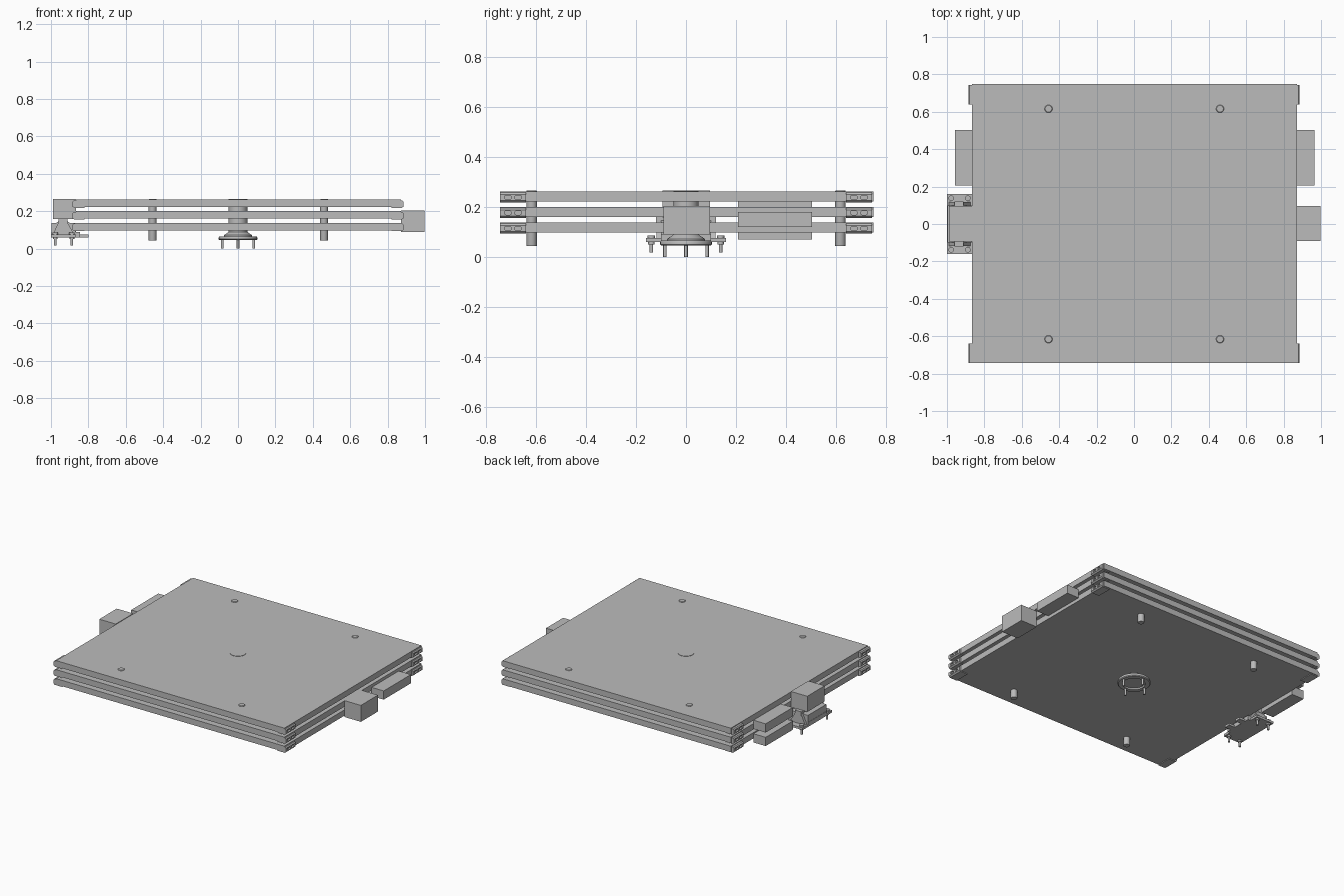
import bpy, bmesh, math
from mathutils import Matrix

if "Cube" in bpy.data.objects:
    bpy.data.objects.remove(bpy.data.objects["Cube"], do_unlink=True)

grey = bpy.data.materials.new("plain_grey")
grey.use_nodes = True
GREY = (0.5, 0.5, 0.5, 1)
grey.diffuse_color = GREY
grey.node_tree.nodes["Principled BSDF"].inputs["Base Color"].default_value = GREY


def finish(name, bm, smooth=False):
    bmesh.ops.recalc_face_normals(bm, faces=bm.faces)
    mesh = bpy.data.meshes.new(name)
    bm.to_mesh(mesh)
    bm.free()
    mesh.materials.append(grey)
    ob = bpy.data.objects.new(name, mesh)
    bpy.context.collection.objects.link(ob)
    if smooth:
        bpy.ops.object.select_all(action="DESELECT")
        ob.select_set(True)
        bpy.context.view_layer.objects.active = ob
        bpy.ops.object.shade_smooth_by_angle(angle=math.radians(35))
    return ob


def box(name, x, y, z):
    bm = bmesh.new()
    verts = bmesh.ops.create_cube(bm, size=1)["verts"]
    for v in verts:
        v.co = [sum(r) / 2 + c * (r[1] - r[0]) for r, c in zip((x, y, z), v.co)]
    return finish(name, bm)


def lathe(name, profile, x=0, y=0, steps=32):
    """Spin a radius/height outline round an upright axis."""
    bm = bmesh.new()
    verts = [bm.verts.new((r, 0, z)) for r, z in profile]
    edges = [bm.edges.new(pair) for pair in zip(verts, verts[1:])]
    bmesh.ops.spin(bm, geom=verts + edges, cent=(0, 0, 0), axis=(0, 0, 1),
                   angle=math.tau, steps=steps)
    bmesh.ops.remove_doubles(bm, verts=bm.verts, dist=0.00005)
    bmesh.ops.translate(bm, verts=bm.verts, vec=(x, y, 0))
    return finish(name, bm, True)


def rod(name, x, y, r, z0, z1, steps=20):
    return lathe(name, [(0, z0), (r, z0), (r, z1), (0, z1)], x, y, steps)


def prism(name, outline, axis_range, axis):
    """Extrude a 2D outline along x (y,z outline) or y (x,z outline)."""
    a0, a1 = axis_range
    bm = bmesh.new()
    place = (lambda p: (a0, *p)) if axis == "x" else (lambda p: (p[0], a0, p[1]))
    face = bm.faces.new([bm.verts.new(place(p)) for p in outline])
    grown = bmesh.ops.extrude_face_region(bm, geom=[face])["geom"]
    vec = (a1 - a0, 0, 0) if axis == "x" else (0, a1 - a0, 0)
    bmesh.ops.translate(bm, verts=[g for g in grown if isinstance(g, bmesh.types.BMVert)], vec=vec)
    return finish(name, bm)


def pill(y, z, half, r, n=8):
    return [(y + s * half + r * math.cos(a), z + r * math.sin(a))
            for s, start in ((1, -math.pi / 2), (-1, math.pi / 2))
            for a in (start + math.pi * i / n for i in range(n + 1))]


# Three stacked plates, each with slotted corner brackets
for level, z in (("lower", 0.098), ("middle", 0.16), ("upper", 0.222)):
    top = z + 0.04
    box(level + "_plate", (-0.865, 0.872), (-0.742, 0.748), (z, top))
    for sx, side in ((-1, "right"), (1, "left")):
        for sy, end in ((-1, "front"), (1, "back")):
            name = f"{level}_{end}_{side}_bracket"
            y0, y1 = sorted((sy * 0.638, sy * 0.742))
            shape = [(0.82, z - 0.005), (0.876, z - 0.005), (0.885, z + 0.003),
                     (0.885, top - 0.012), (0.879, top - 0.005),
                     (0.86, top - 0.005), (0.86, z + 0.002), (0.82, z + 0.002)]
            bracket = prism(name, [(sx * a, b) for a, b in shape], (y0, y1), "y")
            for i, y in enumerate((0.67, 0.711)):
                cutter = prism(f"{name}_slot_{i}", pill(sy * y, z + 0.016, 0.006, 0.008),
                               (sx * 0.875, sx * 0.9), "x")
                cutter.hide_render = True
                cutter.hide_set(True)
                cut = bracket.modifiers.new("slot", "BOOLEAN")
                cut.operation = "DIFFERENCE"
                cut.solver = "EXACT"
                cut.object = cutter

# Alignment posts through the stack
for x in (-0.457, 0.46):
    for y in (-0.616, 0.616):
        lathe("alignment_post", [(0, 0.043), (0.02, 0.043), (0.021, 0.046),
                                 (0.021, 0.263), (0.018, 0.266), (0, 0.266)], x, y)

# Central spindle with stepped hollow flange
lathe("central_spindle", [(0, 0.264), (0.05, 0.264), (0.05, 0.09), (0.06, 0.082),
                          (0.075, 0.072), (0.075, 0.066), (0.1, 0.066),
                          (0.103, 0.06), (0.103, 0.05), (0.098, 0.045),
                          (0.07, 0.045), (0.07, 0.056), (0, 0.056)], steps=48)
for i in range(4):
    a = i * math.pi / 2
    rod("flange_pin", 0.084 * math.cos(a), 0.084 * math.sin(a), 0.007, 0.0, 0.06)

# Side housings
box("left_motor_housing", (0.872, 0.998), (-0.09, 0.096), (0.09, 0.203))
box("left_long_housing", (0.872, 0.964), (0.207, 0.502), (0.12, 0.18))
box("upper_right_long_housing", (-0.958, -0.865), (0.207, 0.502), (0.163, 0.223))
box("lower_right_long_housing", (-0.958, -0.865), (0.207, 0.502), (0.07, 0.13))
box("right_motor_housing", (-0.99, -0.865), (-0.094, 0.096), (0.158, 0.266))

# Connector carriage below the right motor
box("carriage_neck", (-0.96, -0.912), (-0.12, 0.12), (0.13, 0.16))
prism("carriage_body", [(-0.998, 0.09), (-0.868, 0.09), (-0.868, 0.138),
                        (-0.9, 0.138), (-0.912, 0.145), (-0.96, 0.145),
                        (-0.972, 0.138), (-0.998, 0.138)], (-0.1, 0.1), "y")
box("carriage_base", (-1.0, -0.845), (-0.1, 0.1), (0.06, 0.09))
for s in (-1, 1):
    y0, y1 = sorted((s * 0.1, s * 0.16))
    box("carriage_ear", (-1.0, -0.865), (y0, y1), (0.06, 0.075))
    y0, y1 = sorted((s * 0.1, s * 0.118))
    prism("carriage_gusset", [(-0.99, 0.075), (-0.875, 0.075), (-0.912, 0.14),
                              (-0.96, 0.14)], (y0, y1), "y")
    for x in (-0.977, -0.888):
        rod("carriage_bolt", x, s * 0.138, 0.007, 0.017, 0.078)
        rod("carriage_bolt_head", x, s * 0.138, 0.015, 0.075, 0.085)
        rod("carriage_bolt_collar", x, s * 0.138, 0.013, 0.05, 0.06)
    box("carriage_tongue", (-0.866, -0.8), (s * 0.05 - 0.02, s * 0.05 + 0.02), (0.06, 0.075))
